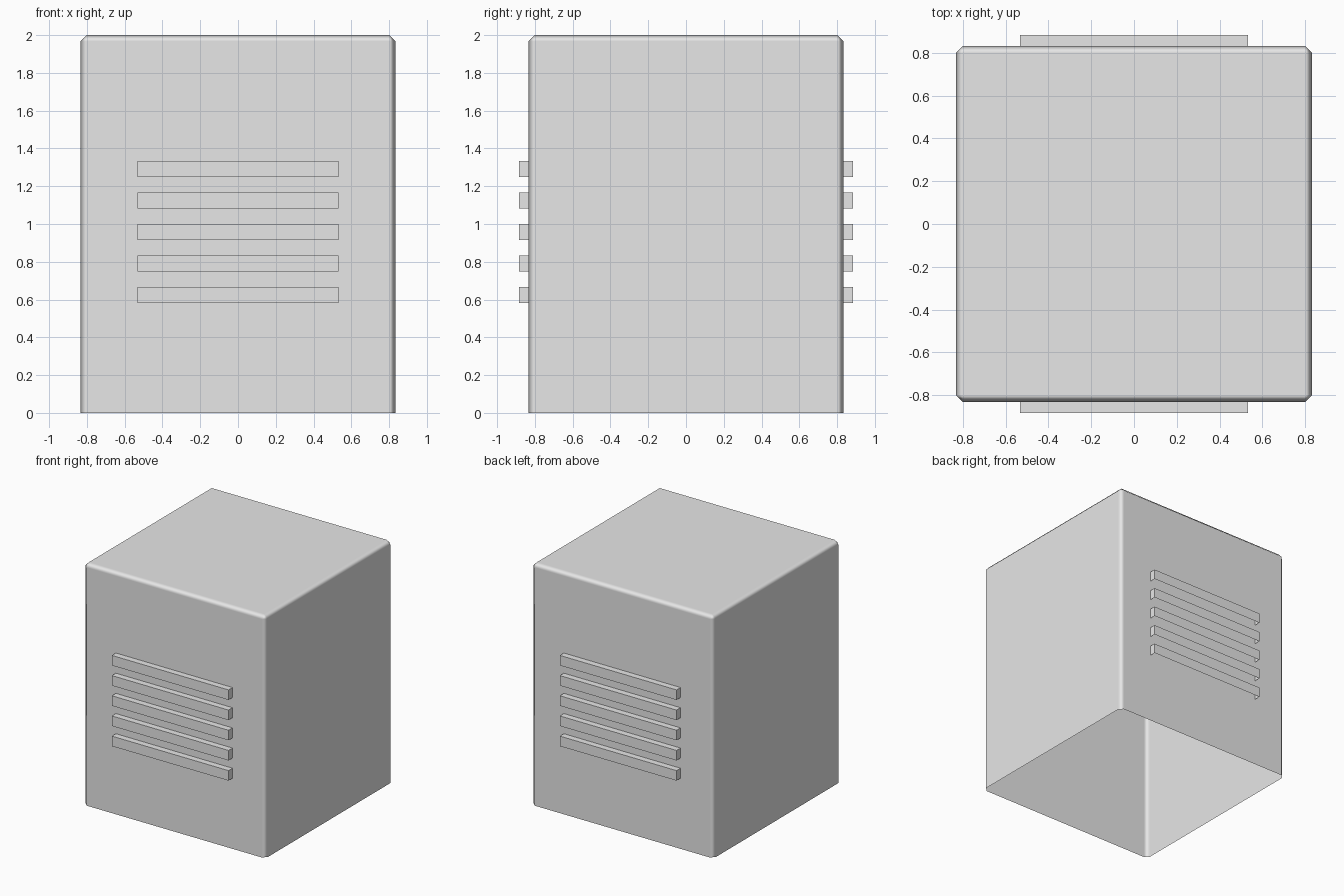
import bpy, bmesh
from mathutils import Vector

if "Cube" in bpy.data.objects:
    bpy.data.objects.remove(bpy.data.objects["Cube"])

grey = bpy.data.materials.new("light_grey")
grey.diffuse_color = (0.8, 0.8, 0.8, 1)
grey.use_nodes = True
grey.node_tree.nodes["Principled BSDF"].inputs["Base Color"].default_value = grey.diffuse_color


def open_box(name, lo, hi, bevel=0):
    """Box without a bottom face; optionally chamfer every edge above the floor."""
    lo, hi = Vector(lo), Vector(hi)
    bm = bmesh.new()
    bmesh.ops.create_cube(bm, size=1)
    for v in bm.verts:
        v.co = (lo + hi) / 2 + Vector(a * b for a, b in zip(v.co, hi - lo))
    bottom = [f for f in bm.faces if f.normal.z < -0.5]
    bmesh.ops.delete(bm, geom=bottom, context='FACES_ONLY')
    if bevel:
        edges = [e for e in bm.edges if not e.is_boundary]
        bmesh.ops.bevel(bm, geom=edges, offset=bevel, offset_type='OFFSET',
                        segments=1, profile=0.5, affect='EDGES')
    bm.normal_update()
    mesh = bpy.data.meshes.new(name)
    bm.to_mesh(mesh)
    bm.free()
    mesh.materials.append(grey)
    obj = bpy.data.objects.new(name, mesh)
    bpy.context.collection.objects.link(obj)
    return obj


# Cabinet shell: open underneath, chamfered top and corners, soft chamfer shading
W = 0.833
body = open_box("cabinet_body", (-W, -W, 0), (W, W, 2), bevel=0.033)
for p in body.data.polygons:
    p.use_smooth = True
wn = body.modifiers.new("flat_panels", 'WEIGHTED_NORMAL')
wn.weight = 100

# Vent hoods on the front and back, open underneath
for side, sign in (("front", -1), ("back", 1)):
    for i in range(5):
        z = 0.583 + i / 6
        y0, y1 = sorted((sign * W, sign * 0.885))
        open_box(f"{side}_vent_{i + 1}", (-0.533, y0, z), (0.533, y1, z + 0.083))
